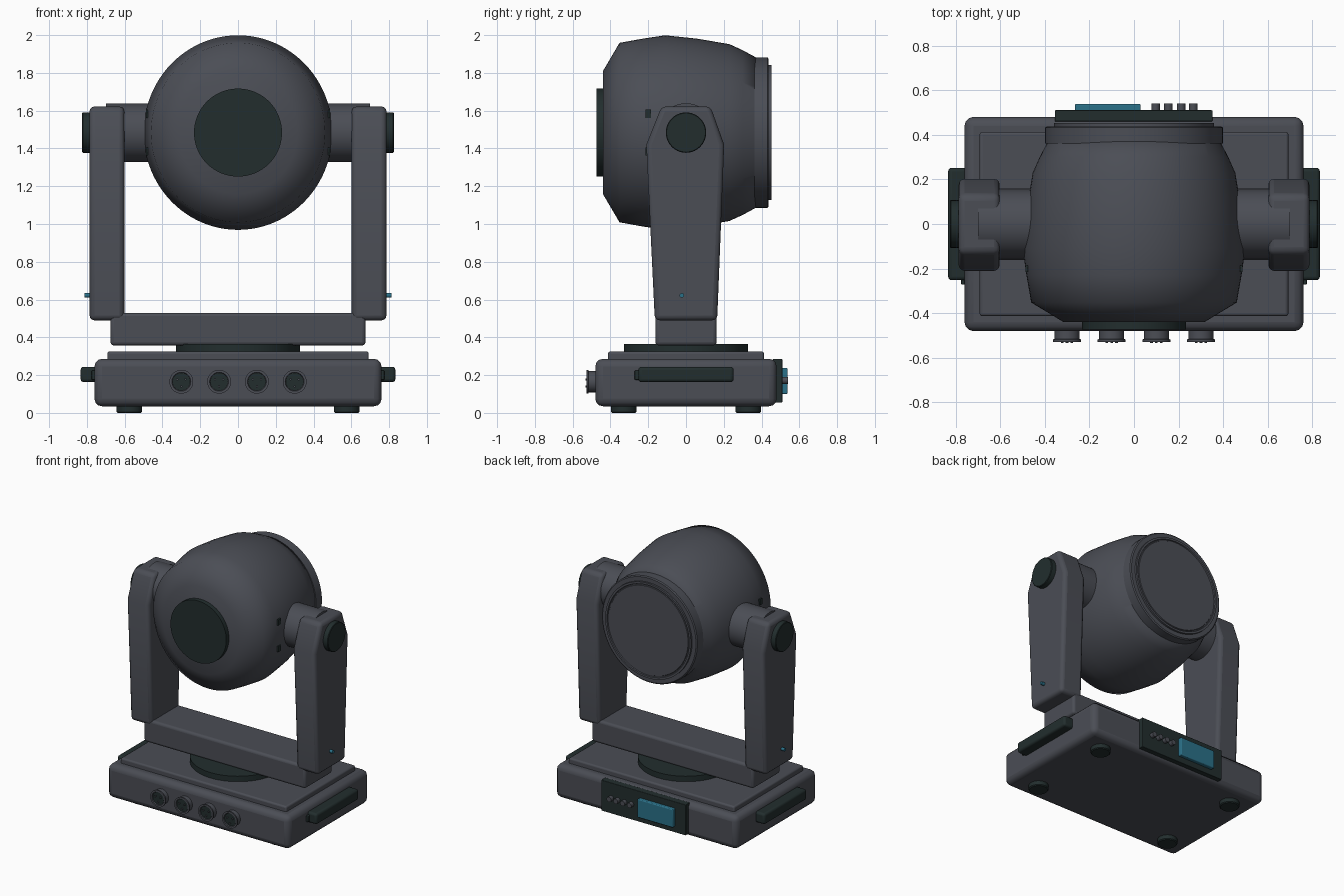
import bpy, bmesh, math
from mathutils import Matrix, Vector

if "Cube" in bpy.data.objects:
    bpy.data.objects.remove(bpy.data.objects["Cube"])


def material(name, rgb):
    m = bpy.data.materials.new(name)
    m.diffuse_color = (*rgb, 1)
    m.use_nodes = True
    m.node_tree.nodes["Principled BSDF"].inputs["Base Color"].default_value = m.diffuse_color
    return m


GREY = material("slate grey", (0.070, 0.075, 0.091))
DARK = material("dark green black", (0.016, 0.027, 0.027))
TEAL = material("teal display", (0.024, 0.165, 0.25))
AXIS = {'X': Vector((1, 0, 0)), 'Y': Vector((0, 1, 0)), 'Z': Vector((0, 0, 1))}
HEAD_Z = 1.484


def finish(name, bm, mat, bevel=0, angle=35, segments=3):
    bmesh.ops.recalc_face_normals(bm, faces=bm.faces)
    me = bpy.data.meshes.new(name)
    bm.to_mesh(me)
    bm.free()
    ob = bpy.data.objects.new(name, me)
    bpy.context.collection.objects.link(ob)
    me.materials.append(mat)
    if bevel:
        b = ob.modifiers.new("rounded edges", 'BEVEL')
        b.width, b.segments = bevel, segments
        b.limit_method, b.angle_limit = 'ANGLE', math.radians(25)
    bpy.ops.object.select_all(action='DESELECT')
    ob.select_set(True)
    bpy.context.view_layer.objects.active = ob
    bpy.ops.object.shade_smooth_by_angle(angle=math.radians(angle))
    return ob


def box(name, lo, hi, mat, bevel=0):
    lo, hi = Vector(lo), Vector(hi)
    bm = bmesh.new()
    bmesh.ops.create_cube(bm, size=1, matrix=Matrix.Translation((lo + hi) / 2)
                          @ Matrix.Diagonal((*(hi - lo), 1)))
    return finish(name, bm, mat, bevel)


def lathe(name, profile, center, axis, mat, n=48, scale=(1, 1, 1), angle=35):
    """Revolve (position, radius) points around an axis and cap both ends."""
    bm = bmesh.new()
    rings = []
    for p, r in profile:
        rings.append([bm.verts.new((r * math.cos(2 * math.pi * i / n),
                                    r * math.sin(2 * math.pi * i / n), p))
                      for i in range(n)])
    for a, b in zip(rings, rings[1:]):
        for i in range(n):
            j = (i + 1) % n
            bm.faces.new((a[i], a[j], b[j], b[i]))
    bm.faces.new(rings[0])
    bm.faces.new(rings[-1])
    rot = AXIS['Z'].rotation_difference(AXIS[axis]).to_matrix().to_4x4()
    bmesh.ops.transform(bm, verts=bm.verts, matrix=Matrix.Translation(center)
                        @ Matrix.Diagonal((*scale, 1)) @ rot)
    return finish(name, bm, mat, 0, angle)


def cylinder(name, center, axis, start, end, r, mat, n=40, chamfer=0):
    prof = [(start, r), (end, r)]
    if chamfer:
        c = math.copysign(chamfer, end - start)
        prof = [(start, r), (end - c, r), (end, r - chamfer)]
    return lathe(name, prof, center, axis, mat, n)


# Base with stepped lid and feet
box("base", (-0.76, -0.48, 0.035), (0.76, 0.48, 0.286), GREY, 0.04)
box("base_lid", (-0.692, -0.413, 0.26), (0.692, 0.413, 0.325), GREY, 0.012)
for sx in (-1, 1):
    for sy in (-1, 1):
        cylinder("foot", (sx * 0.575, sy * 0.33, 0), 'Z', 0.04, 0, 0.068, DARK, 32, 0.006)
cylinder("turntable", (0, 0, 0), 'Z', 0.32, 0.366, 0.328, DARK, 64)

# Yoke crossbar
box("yoke_crossbar", (-0.675, -0.162, 0.357), (0.675, 0.162, 0.53), GREY, 0.018)

# Arms, hubs, knobs, indicator lights and base handles on both sides
ARM = [(-0.165, 0.49), (0.165, 0.49), (0.202, 1.42), (0.13, 1.622),
       (-0.13, 1.622), (-0.21, 1.42)]
for s in (-1, 1):
    bm = bmesh.new()
    inner = [bm.verts.new((s * 0.602, y, z)) for y, z in ARM]
    face = bm.faces.new(inner)
    ext = bmesh.ops.extrude_face_region(bm, geom=[face])
    bmesh.ops.translate(bm, vec=(s * 0.184, 0, 0),
                        verts=[v for v in ext["geom"] if isinstance(v, bmesh.types.BMVert)])
    finish("yoke_arm", bm, GREY, 0.026)
    cylinder("tilt_hub", (0, 0, HEAD_Z), 'X', s * 0.42, s * 0.70, 0.155, GREY, 48)
    cylinder("tilt_knob", (0, 0, HEAD_Z), 'X', s * 0.77, s * 0.825, 0.107, DARK, 40, 0.004)
    cylinder("indicator_light", (0, -0.022, 0.622), 'X', s * 0.78, s * 0.812, 0.012, TEAL, 16)
    xs = sorted((s * 0.74, s * 0.833))
    box("carry_handle", (xs[0], -0.252, 0.163), (xs[1], 0.252, 0.244), DARK, 0.016)
    xs = sorted((s * 0.74, s * 0.775))
    box("handle_latch", (xs[0], -0.272, 0.175), (xs[1], -0.24, 0.225), DARK, 0.005)
    # Small side vents on the head
    for dz in (-0.1, 0.1):
        xs = sorted((s * 0.476, s * 0.487))
        z = HEAD_Z + dz
        box("head_vent", (xs[0], -0.215, z - 0.022), (xs[1], -0.185, z + 0.022), DARK)

# Barrel-shaped head, slightly narrower than tall
HEAD = [(-0.44, 0.325), (-0.352, 0.475), (-0.23, 0.497), (-0.11, 0.515),
        (0.06, 0.497), (0.23, 0.468), (0.30, 0.436), (0.37, 0.398)]
lathe("head_shell", HEAD, (0, 0, HEAD_Z), 'Y', GREY, 96, (0.97, 1, 1), 62)
cylinder("round_front_cover", (0, 0, HEAD_Z), 'Y', -0.42, -0.473, 0.233, DARK, 64)

# Rear ring with a groove around the lens plate
RING = [(0.362, 0.398), (0.432, 0.398), (0.438, 0.390), (0.438, 0.358),
        (0.452, 0.358), (0.452, 0.343), (0.444, 0.340), (0.444, 0.334), (0.449, 0.331)]
lathe("lens_ring", RING, (0, 0, HEAD_Z), 'Y', GREY, 96)

# Round sockets on the front of the base
for x in (-0.3, -0.1, 0.1, 0.3):
    c = (x, 0, 0.165)
    lathe("socket_shell", [(-0.46, 0.056), (-0.515, 0.056), (-0.518, 0.063), (-0.528, 0.063),
                           (-0.528, 0.050), (-0.518, 0.047)], c, 'Y', GREY, 40)
    cylinder("socket_insert", c, 'Y', -0.50, -0.522, 0.046, DARK, 32)
    for a in (0, 120, 240):
        t = math.radians(a - 90)
        cylinder("socket_pin", (x + 0.025 * math.cos(t), 0, 0.165 + 0.025 * math.sin(t)),
                 'Y', -0.515, -0.533, 0.006, GREY, 10)

# Control panel with display and buttons on the back of the base
box("control_panel", (-0.355, 0.46, 0.055), (0.352, 0.51, 0.286), DARK, 0.004)
box("display", (-0.265, 0.50, 0.10), (0.03, 0.538, 0.238), TEAL, 0.006)
for x in (0.097, 0.154, 0.211, 0.266):
    cylinder("panel_button", (x, 0, 0.172), 'Y', 0.50, 0.54, 0.019, GREY, 20)
